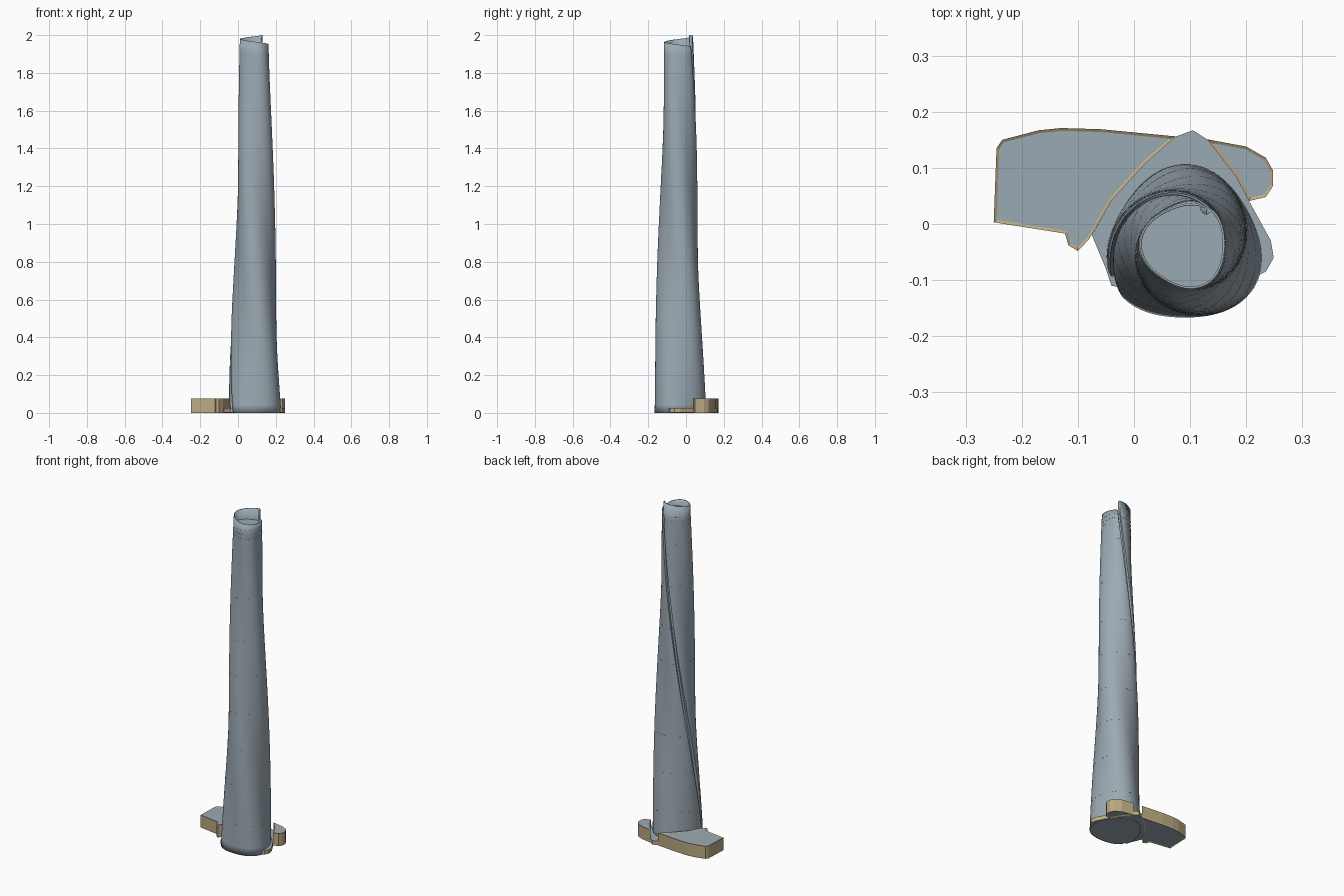
import bpy, bmesh, math
from mathutils import Vector

cube = bpy.data.objects.get("Cube")
if cube:
    bpy.data.objects.remove(cube, do_unlink=True)


def material(name, rgb):
    m = bpy.data.materials.new(name)
    m.use_nodes = True
    m.diffuse_color = (*rgb, 1)
    m.node_tree.nodes["Principled BSDF"].inputs["Base Color"].default_value = (*rgb, 1)
    return m


GLASS = material("blue grey", (0.33, 0.40, 0.45))
STONE = material("tan", (0.50, 0.40, 0.22))


def make_object(name, bm, mats, smooth=False):
    mesh = bpy.data.meshes.new(name)
    bm.to_mesh(mesh)
    bm.free()
    ob = bpy.data.objects.new(name, mesh)
    bpy.context.collection.objects.link(ob)
    for m in mats:
        mesh.materials.append(m)
    if smooth:
        bpy.ops.object.select_all(action="DESELECT")
        ob.select_set(True)
        bpy.context.view_layer.objects.active = ob
        bpy.ops.object.shade_smooth_by_angle(angle=math.radians(30))
    return ob


# Cross-section: rounded triangle with a groove at one corner, as (angle, depth)
CENTRE = Vector((0.09, -0.038, 0))
SECTION = [(1.5, 0.87), (3, 0.88), (5, 0.985)]
SECTION += [(a, 1) for a in range(10, 355, 5)]
SECTION += [(355, 0.985), (357, 0.88), (358.5, 0.87)]


def skin_point(angle, depth, z, scale=1.0):
    radius = 0.137 * math.exp(-0.3 * z) * scale * depth
    radius *= 1 + 0.06 * math.cos(math.radians(3 * angle))
    turn = math.radians(210 - 78 * z + angle)
    return CENTRE + Vector((radius * math.cos(turn), radius * math.sin(turn), z))


# Twisting tower skin, ending in a parapet that spirals down around the crown
bm = bmesh.new()
ROWS = 44
rows = []
for k in range(ROWS + 1):
    row = []
    for angle, depth in SECTION:
        top = 2.0 - 0.06 * angle / 360
        z = 1.9 * k / (ROWS - 1) if k < ROWS else top
        row.append(bm.verts.new(skin_point(angle, depth, z)))
    rows.append(row)
n = len(SECTION)
for low, high in zip(rows, rows[1:]):
    for i in range(n):
        j = (i + 1) % n
        bm.faces.new((low[i], low[j], high[j], high[i]))
skin = make_object("tower_skin", bm, [GLASS], smooth=True)
shell = skin.modifiers.new("wall_thickness", "SOLIDIFY")
shell.thickness = 0.004
shell.offset = -1


# Floor slabs: ground, zone floors and the crown decks
def slab(name, z, thick, scale):
    bm = bmesh.new()
    low, high = [[bm.verts.new(skin_point(a, d, h, scale)) for a, d in SECTION]
                 for h in (z, z + thick)]
    bm.faces.new(low[::-1])
    bm.faces.new(high)
    for i in range(n):
        j = (i + 1) % n
        bm.faces.new((low[i], low[j], high[j], high[i]))
    make_object(name, bm, [GLASS])


slab("ground_floor", 0.0, 0.01, 0.99)
for i, z in enumerate((0.17, 0.4, 0.62, 0.83, 1.05, 1.26, 1.51, 1.76)):
    slab(f"zone_floor_{i + 1}", z, 0.003, 1.002)
for i, z in enumerate((1.87, 1.895, 1.92)):
    slab(f"crown_deck_{i + 1}", z, 0.003, 1.006)


# Low buildings: tan walls with grey caps, optionally inset behind a parapet
def block(name, outline, bottom, top, rim=0.0):
    bm = bmesh.new()
    base = bm.faces.new([bm.verts.new((x, y, bottom)) for x, y in outline])
    grown = bmesh.ops.extrude_face_region(bm, geom=[base])
    verts = [g for g in grown["geom"] if isinstance(g, bmesh.types.BMVert)]
    bmesh.ops.translate(bm, verts=verts, vec=(0, 0, top - bottom))
    if not any(abs(f.normal.z) > 0.9 and f.calc_center_median().z < bottom + 1e-4
               for f in bm.faces):
        bm.faces.new([v for v in bm.verts if v not in verts])
    bmesh.ops.recalc_face_normals(bm, faces=bm.faces[:])
    bm.normal_update()
    caps = [f for f in bm.faces if abs(f.normal.z) > 0.9]
    if rim:
        bmesh.ops.inset_region(bm, faces=caps, thickness=rim, depth=-0.003,
                               use_even_offset=True)
    for f in caps:
        f.material_index = 1
    make_object(name, bm, [STONE, GLASS])


block("podium_hall", [
    (-0.25, 0.003), (-0.123, -0.017), (-0.117, -0.038), (-0.1, -0.048),
    (-0.08, -0.027), (-0.06, 0.007), (-0.04, 0.042), (0.02, 0.108),
    (0.075, 0.156), (-0.06, 0.169), (-0.13, 0.171), (-0.17, 0.167),
    (-0.235, 0.15), (-0.245, 0.135)], 0, 0.075, 0.005)
block("podium_wing", [
    (0.205, 0.041), (0.235, 0.048), (0.248, 0.068), (0.248, 0.095),
    (0.235, 0.118), (0.2, 0.138), (0.13, 0.151), (0.18, 0.087)], 0, 0.075, 0.005)
block("base_plate", [
    (-0.04, -0.11), (0.02, -0.12), (0.16, -0.12), (0.235, -0.085),
    (0.249, -0.06), (0.244, -0.03), (0.205, 0.041), (0.18, 0.087),
    (0.13, 0.151), (0.105, 0.167), (0.075, 0.156), (0.02, 0.108),
    (-0.04, 0.042), (-0.075, -0.02), (-0.05, -0.08)], 0.001, 0.025)
